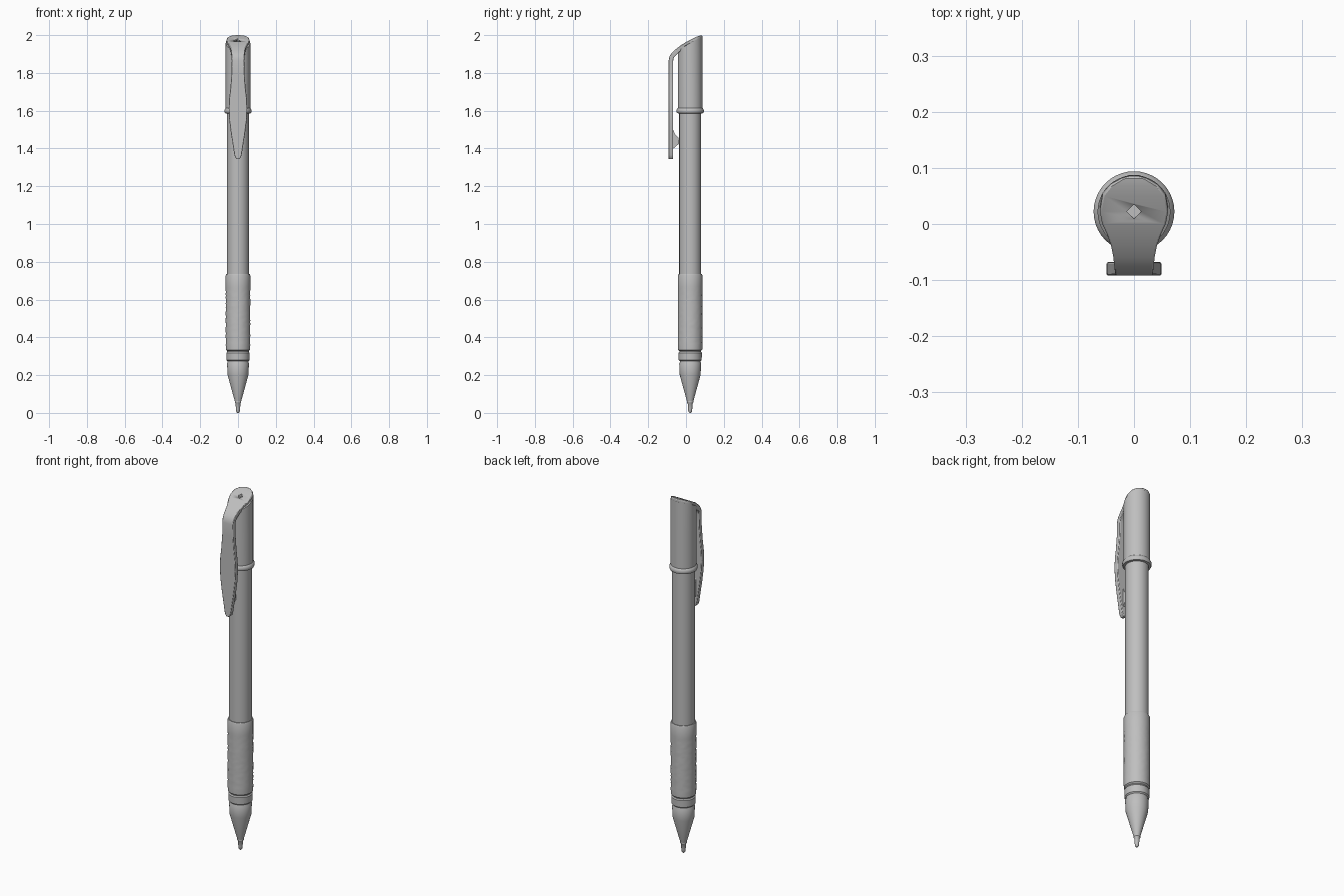
import bpy, bmesh, math, random
from mathutils import Vector

random.seed(4)
if "Cube" in bpy.data.objects:
    bpy.data.objects.remove(bpy.data.objects["Cube"])

AXIS_Y = 0.022
SIDES = 40

grey = bpy.data.materials.new("plain grey")
grey.use_nodes = True
grey.diffuse_color = (0.52, 0.52, 0.52, 1)
grey.node_tree.nodes["Principled BSDF"].inputs["Base Color"].default_value = grey.diffuse_color


def finish(name, bm, angle=35):
    """Turn a bmesh into a smooth-shaded object with sharp edges kept."""
    bmesh.ops.recalc_face_normals(bm, faces=bm.faces)
    mesh = bpy.data.meshes.new(name)
    bm.to_mesh(mesh)
    bm.free()
    mesh.materials.append(grey)
    obj = bpy.data.objects.new(name, mesh)
    bpy.context.collection.objects.link(obj)
    bpy.ops.object.select_all(action='DESELECT')
    obj.select_set(True)
    bpy.context.view_layer.objects.active = obj
    bpy.ops.object.shade_smooth_by_angle(angle=math.radians(angle))
    return obj


def loft(rings):
    """Join equal-length closed rings of points and cap both ends."""
    bm = bmesh.new()
    loops = [[bm.verts.new(p) for p in ring] for ring in rings]
    n = len(loops[0])
    for a, b in zip(loops, loops[1:]):
        for i in range(n):
            j = (i + 1) % n
            bm.faces.new((a[i], a[j], b[j], b[i]))
    bm.faces.new(loops[0])
    bm.faces.new(loops[-1])
    return bm


def lathe(profile):
    """Revolve (radius, height) points about the pen's axis."""
    turns = [math.tau * i / SIDES for i in range(SIDES)]
    return loft([[(r * math.cos(t), AXIS_Y + r * math.sin(t), z) for t in turns]
                 for r, z in profile])


# Writing point and tapered nose
finish("writing_point", lathe([(0.004, 0), (0.009, 0.006), (0.011, 0.02),
                               (0.013, 0.05), (0.017, 0.055), (0.017, 0.07)]))
finish("nose_cone", lathe([(0.017, 0.062), (0.055, 0.2), (0.058, 0.262),
                           (0.055, 0.268), (0.055, 0.274), (0.061, 0.28),
                           (0.062, 0.318), (0.057, 0.324), (0.057, 0.34)]))

# Rubber grip with a faintly rough middle
grip_profile = [(0.057, 0.328), (0.064, 0.334)]
grip_profile += [(0.065, 0.36 + 0.01 * i) for i in range(32)]
grip_profile += [(0.065, 0.728), (0.062, 0.735), (0.056, 0.735)]
grip = lathe(grip_profile)
for v in grip.verts:
    if 0.37 < v.co.z < 0.65:
        swell = 1 + random.uniform(-0.012, 0.004)
        v.co.x *= swell
        v.co.y = AXIS_Y + (v.co.y - AXIS_Y) * swell
finish("grip", grip)

# Barrel
finish("barrel", lathe([(0.058, 0.72), (0.058, 1.65)]))

# Cap with a rim, cut off at a slant
cap = lathe([(0.058, 1.585), (0.069, 1.587), (0.072, 1.594), (0.072, 1.603),
             (0.069, 1.61), (0.065, 1.615), (0.065, 2.1)])
cut = bmesh.ops.bisect_plane(cap, geom=cap.verts[:] + cap.edges[:] + cap.faces[:],
                             plane_co=(0, AXIS_Y, 1.958), plane_no=(0, -0.5, 0.866),
                             clear_outer=True)
bmesh.ops.holes_fill(cap, edges=[e for e in cut["geom_cut"]
                                 if isinstance(e, bmesh.types.BMEdge)])
finish("cap", cap)

# Cap head and clip: one bent strip given by outer y, z and half width
strip = [(0.084, 2.0, 0.008), (0.080, 1.999, 0.022), (0.068, 1.996, 0.042),
         (0.05, 1.989, 0.056), (0.022, 1.975, 0.061), (0, 1.963, 0.057),
         (-0.02, 1.951, 0.048), (-0.04, 1.937, 0.041), (-0.06, 1.921, 0.037),
         (-0.078, 1.903, 0.035), (-0.088, 1.886, 0.034), (-0.092, 1.865, 0.033),
         (-0.092, 1.8, 0.034), (-0.092, 1.72, 0.04), (-0.092, 1.66, 0.047),
         (-0.092, 1.61, 0.049), (-0.092, 1.55, 0.046), (-0.092, 1.48, 0.037),
         (-0.092, 1.41, 0.026), (-0.092, 1.365, 0.019), (-0.092, 1.35, 0.014),
         (-0.092, 1.343, 0.006)]
rings = []
for i, (y, z, w) in enumerate(strip):
    before, after = strip[max(i - 1, 0)], strip[min(i + 1, len(strip) - 1)]
    along = Vector((0, after[0] - before[0], after[1] - before[1])).normalized()
    inward = Vector((0, -along.z, along.y))
    outer = Vector((0, y, z))
    inner = outer + inward * (0.016 if y > -0.03 else 0.024)
    side = Vector((w, 0, 0))
    rings.append([outer - side, outer + side, inner + side, inner - side])
clip = finish("head_and_clip", loft(rings))
bevel = clip.modifiers.new("soft edges", 'BEVEL')
bevel.width = 0.003
bevel.segments = 2
bevel.limit_method = 'ANGLE'
bevel.angle_limit = math.radians(50)

# Small vent hole in the head
bm = bmesh.new()
bmesh.ops.create_cone(bm, cap_ends=True, segments=4, radius1=0.013, radius2=0.013, depth=0.04)
vent = finish("vent_cutter", bm)
vent.location = (0, AXIS_Y, 1.985)
vent.hide_render = True
vent.hide_set(True)
hole = clip.modifiers.new("vent", 'BOOLEAN')
hole.operation = 'DIFFERENCE'
hole.object = vent

# Wedge behind the clip that presses on the barrel
wedge = [(-0.072, 1.51), (-0.058, 1.475), (-0.039, 1.455), (-0.037, 1.425),
         (-0.055, 1.41), (-0.072, 1.395)]
finish("clip_wedge", loft([[(x, y, z) for y, z in wedge] for x in (-0.014, 0.014)]))
